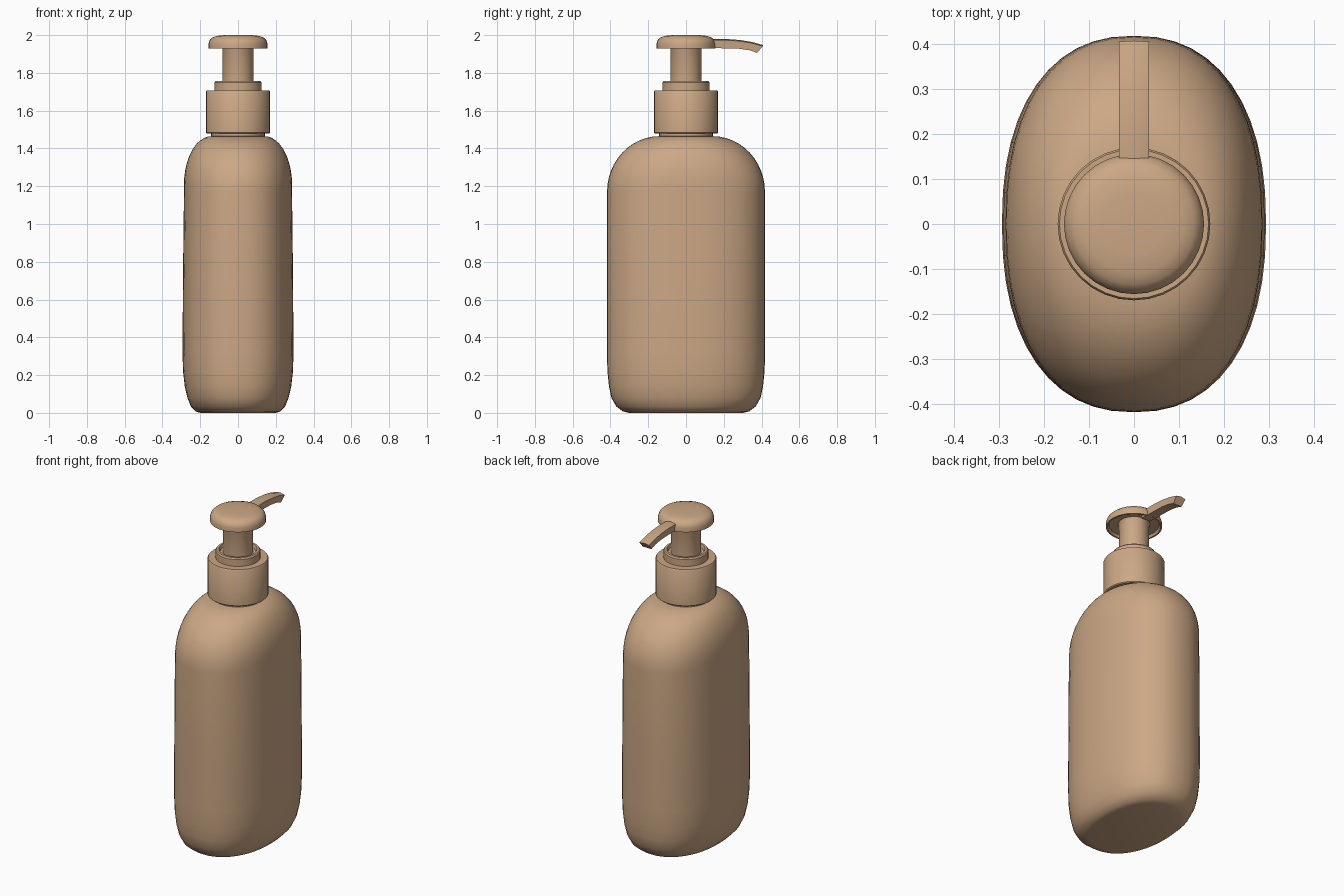
import bpy, bmesh, math

cube = bpy.data.objects.get("Cube")
if cube:
    bpy.data.objects.remove(cube, do_unlink=True)

tan = bpy.data.materials.new("warm_tan")
tan.use_nodes = True
COLOUR = (0.60, 0.39, 0.235, 1)
tan.diffuse_color = COLOUR
tan.node_tree.nodes["Principled BSDF"].inputs["Base Color"].default_value = COLOUR


def finish(name, bm, angle=35):
    """Turn a bmesh into a shaded object."""
    bmesh.ops.recalc_face_normals(bm, faces=bm.faces)
    mesh = bpy.data.meshes.new(name)
    bm.to_mesh(mesh)
    bm.free()
    mesh.materials.append(tan)
    ob = bpy.data.objects.new(name, mesh)
    bpy.context.collection.objects.link(ob)
    bpy.ops.object.select_all(action="DESELECT")
    ob.select_set(True)
    bpy.context.view_layer.objects.active = ob
    bpy.ops.object.shade_smooth_by_angle(angle=math.radians(angle))
    return ob


def loft(name, rings, sides, angle=35):
    """Skin superellipse rings given as (half x, half y, z, exponent)."""
    bm = bmesh.new()
    loops = []
    for rx, ry, z, n in rings:
        loop = []
        for i in range(sides):
            a = math.tau * i / sides
            c, s = math.cos(a), math.sin(a)
            x = math.copysign(abs(c) ** (2 / n), c) * rx
            y = math.copysign(abs(s) ** (2 / n), s) * ry
            loop.append(bm.verts.new((x, y, z)))
        loops.append(loop)
    for a, b in zip(loops, loops[1:]):
        for i in range(sides):
            j = (i + 1) % sides
            bm.faces.new((a[i], a[j], b[j], b[i]))
    bm.faces.new(loops[0])
    bm.faces.new(loops[-1])
    return finish(name, bm, angle)


def lathe(name, profile, sides=32):
    return loft(name, [(r, r, z, 2) for r, z in profile], sides)


# Bottle body: rounded base, near straight sides, domed shoulders
rings = [(0.20, 0.30, 0, 2.2), (0.225, 0.335, 0.008, 2.2),
         (0.25, 0.37, 0.035, 2.25), (0.268, 0.395, 0.08, 2.3),
         (0.282, 0.408, 0.14, 2.3), (0.291, 0.416, 0.22, 2.3),
         (0.294, 0.419, 0.32, 2.3), (0.291, 0.419, 0.75, 2.3)]
STEPS = 12
for i in range(STEPS + 1):
    a = math.pi / 2 * i / STEPS
    z = 1.17 + 0.295 * math.sin(a)
    # the narrow side starts curving in later than the wide side
    t = max(0, (z - 1.21) / 0.255)
    rx = 0.14 + 0.146 * math.sqrt(max(0, 1 - t * t))
    ry = 0.14 + 0.278 * math.cos(a)
    rings.append((rx, ry, z, 2.3 - 0.3 * i / STEPS))
loft("bottle_body", rings, 48, 50)

# Neck, screw cap and collar
lathe("bottle_neck", [(0.142, 1.45), (0.142, 1.49)])
lathe("screw_cap", [(0.165, 1.48), (0.17, 1.485), (0.17, 1.70), (0.166, 1.706)])
lathe("pump_collar", [(0.125, 1.70), (0.125, 1.748), (0.119, 1.756),
                      (0.106, 1.756), (0.10, 1.738)])

# Pump stem and hollow-bottomed press head
lathe("pump_stem", [(0.083, 1.73), (0.083, 1.935), (0.09, 1.95)], 24)
lathe("press_head", [(0.08, 1.948), (0.14, 1.945), (0.147, 1.93), (0.156, 1.93),
                     (0.156, 1.955), (0.15, 1.974), (0.135, 1.988),
                     (0.11, 1.996), (0.07, 2.0)])

# Curved spout reaching to the back: (y, bottom z, top z), tip cut at a slant
stations = [(0.10, 0.10, 1.934, 1.975), (0.15, 0.15, 1.931, 1.979),
            (0.22, 0.22, 1.93, 1.979), (0.28, 0.285, 1.928, 1.974),
            (0.335, 0.35, 1.92, 1.963), (0.376, 0.406, 1.906, 1.947)]
bm = bmesh.new()
loops = []
for yb, yt, zb, zt in stations:
    loops.append([bm.verts.new(p) for p in (
        (-0.029, yb, zb), (0.029, yb, zb), (0.033, yt, zt - 0.006),
        (0, yt + 0.002, zt), (-0.033, yt, zt - 0.006))])
for a, b in zip(loops, loops[1:]):
    for i in range(5):
        j = (i + 1) % 5
        bm.faces.new((a[i], a[j], b[j], b[i]))
bm.faces.new(loops[0])
bm.faces.new(loops[-1])
finish("pump_spout", bm, 30)
